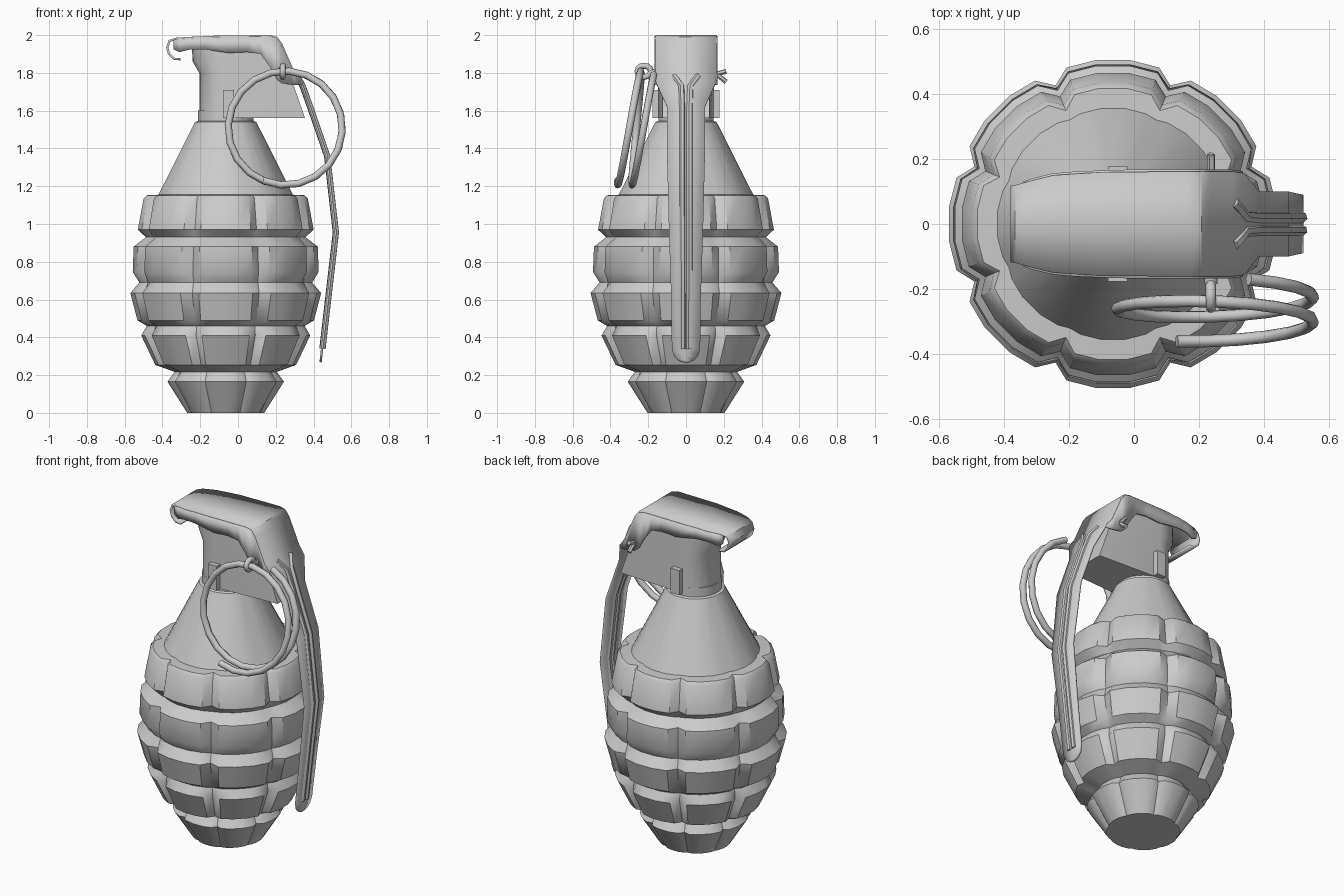
import bpy, bmesh, math
from mathutils import Vector

if "Cube" in bpy.data.objects:
    bpy.data.objects.remove(bpy.data.objects["Cube"])

CX = -0.065  # body axis


def finish(name, bm, angle=40, thick=0.0):
    bmesh.ops.recalc_face_normals(bm, faces=bm.faces)
    me = bpy.data.meshes.new(name)
    bm.to_mesh(me)
    bm.free()
    ob = bpy.data.objects.new(name, me)
    bpy.context.collection.objects.link(ob)
    if thick:
        m = ob.modifiers.new("thickness", 'SOLIDIFY')
        m.thickness, m.offset = thick, 0
    bpy.ops.object.select_all(action='DESELECT')
    ob.select_set(True)
    bpy.context.view_layer.objects.active = ob
    bpy.ops.object.shade_smooth_by_angle(angle=math.radians(angle))
    return ob


def loft(name, rings, angle=40, closed=True, caps=True, thick=0.0):
    """Skin a list of point rings that all have the same count."""
    bm = bmesh.new()
    vs = [[bm.verts.new(p) for p in ring] for ring in rings]
    n = len(vs[0])
    for a, b in zip(vs, vs[1:]):
        for i in range(n if closed else n - 1):
            j = (i + 1) % n
            bm.faces.new((a[i], a[j], b[j], b[i]))
    if closed and caps:
        bm.faces.new(vs[0])
        bm.faces.new(vs[-1])
    return finish(name, bm, angle, thick)


def tube(name, pts, r, sides=8):
    """Round wire swept along a list of points."""
    pts = [Vector(p) for p in pts]
    rings, ref = [], None
    for i, p in enumerate(pts):
        t = (pts[min(i + 1, len(pts) - 1)] - pts[max(i - 1, 0)]).normalized()
        if ref is None:
            ref = t.orthogonal()
        ref = (ref - t * ref.dot(t)).normalized()
        side = t.cross(ref)
        rings.append([p + r * (math.cos(a) * ref + math.sin(a) * side)
                      for a in (2 * math.pi * k / sides for k in range(sides))])
    return loft(name, rings, 50)


# Segmented body: (radius, z, factor at the vertical grooves)
profile = [(.205, 0, .96), (.31, .165, .92), (.272, .217, .96), (.375, .254, .91),
           (.45, .41, .91), (.42, .46, .96), (.47, .49, .91), (.508, .635, .91),
           (.46, .69, .97), (.495, .746, .915), (.49, .88, .91), (.425, .93, .98),
           (.468, .97, .91), (.437, 1.135, .91), (.42, 1.152, .90), (.358, 1.155, .97),
           (.163, 1.54, 1), (.147, 1.545, 1), (.147, 1.60, 1)]
offsets = (-22.5, -16.5, -6, 6, 16.5)
rings = []
for r, z, g in profile:
    ring = []
    for col in range(8):
        for o in offsets:
            f = g if o == -22.5 else (.99 if abs(o) > 10 and g < 1 else 1)
            a = math.radians(45 * col + o)
            ring.append((CX + r * f * math.cos(a), r * f * math.sin(a), z))
    rings.append(ring)
loft("segmented_body", rings, 38)

# Fuse housing: round at the back, flat and sloping at the lever side
rings = []
for z, rx, xr in ((1.56, .14, .355), (1.80, .14, .272), (1.86, .175, .25), (1.95, .18, .21)):
    ring = [(CX + rx * math.cos(a), .148 * math.sin(a), z)
            for a in (math.pi * (.5 + k / 12) for k in range(13))]
    rings.append(ring + [(xr, -.125, z), (xr, .125, z)])
loft("fuse_housing", rings)

# Lever sheet from the rolled hook, over the cap and down the side: (x, z, half width)
path = [(-.305, 1.872, .118), (-.34, 1.875, .118), (-.365, 1.90, .118), (-.375, 1.935, .118),
        (-.362, 1.97, .12), (-.33, 1.98, .13), (-.25, 1.985, .15), (-.1, 1.992, .16),
        (.17, 1.994, .162), (.205, 1.985, .162), (.23, 1.95, .162), (.295, 1.80, .162),
        (.335, 1.745, .157), (.38, 1.62, .1), (.47, 1.36, .1), (.516, .955, .09),
        (.475, .6, .078), (.445, .34, .075), (.441, .30, .063), (.438, .277, .04), (.437, .268, .015)]
loft("lever", [[(x, -w, z), (x, 0, z), (x, w, z)] for x, z, w in path],
     35, closed=False, thick=.012)

# Side skirts folded down from the lever cap: (x, top z, bottom z, y)
skirt = [(-.34, 1.975, 1.925, .125), (-.31, 1.982, 1.91, .135), (-.25, 1.985, 1.925, .15),
         (-.18, 1.99, 1.925, .156), (-.05, 1.992, 1.905, .161), (.05, 1.993, 1.91, .162),
         (.12, 1.994, 1.90, .162), (.17, 1.994, 1.83, .162), (.205, 1.985, 1.765, .162),
         (.23, 1.95, 1.745, .162), (.295, 1.80, 1.735, .162), (.335, 1.745, 1.735, .157)]
for s, side in ((-1, "front"), (1, "back")):
    loft("lever_skirt_" + side, [[(x, s * y, t), (x, s * y, b)] for x, t, b, y in skirt],
         closed=False, thick=.012)


def lever_x(z):
    for (x0, z0, _), (x1, z1, _) in zip(path[9:], path[10:]):
        if z1 <= z <= z0:
            return x0 + (x1 - x0) * (z0 - z) / (z0 - z1)
    return path[-1][0]


# Stiffening ribs that fork at the top of the lever
for s, side in ((-1, "front"), (1, "back")):
    pts = [(1.785, .065), (1.765, .05), (1.73, .024), (1.62, .02), (1.36, .02),
           (.955, .02), (.6, .018), (.34, .018)]
    tube("lever_rib_" + side, [(lever_x(z) + .002, s * y, z) for z, y in pts], .017, 6)

# Small clips on both flanks of the housing
for s, side in ((-1, "front"), (1, "back")):
    bm = bmesh.new()
    bmesh.ops.create_cube(bm, size=1)
    for v in bm.verts:
        v.co = (-.05 + v.co.x * .06, s * .157 + v.co.y * .042, 1.635 + v.co.z * .15)
    finish("housing_clip_" + side, bm)

# Safety pin with an eye at the front and two spread tails at the back
PX, PZ = .237, 1.80
tube("safety_pin", [(PX, -.185, PZ), (PX, .165, PZ)], .02)
eye = [(PX, -.222 + .036 * math.cos(a), 1.808 + .03 * math.sin(a))
       for a in (2 * math.pi * k / 12 for k in range(13))]
tube("pin_eye", eye, .016)
for s, side in ((-1, "lower"), (1, "upper")):
    tube("pin_tail_" + side, [(PX, .15, PZ - .01), (PX, .175, PZ - .01 + s * .008),
                              (PX, .213, PZ - .02 + s * .028)], .013, 6)

# Pull ring: wire coil of one and a half turns, tilted outwards at the bottom
coil = []
for k in range(31):
    deg = 543 * k / 30
    a, turn = math.radians(70 - deg), deg / 360
    coil.append((.25 + .302 * math.cos(a), -.21 + .042 * math.sin(a) - .075 * turn,
                 1.508 + .302 * math.sin(a)))
tube("pull_ring", coil, .019)
